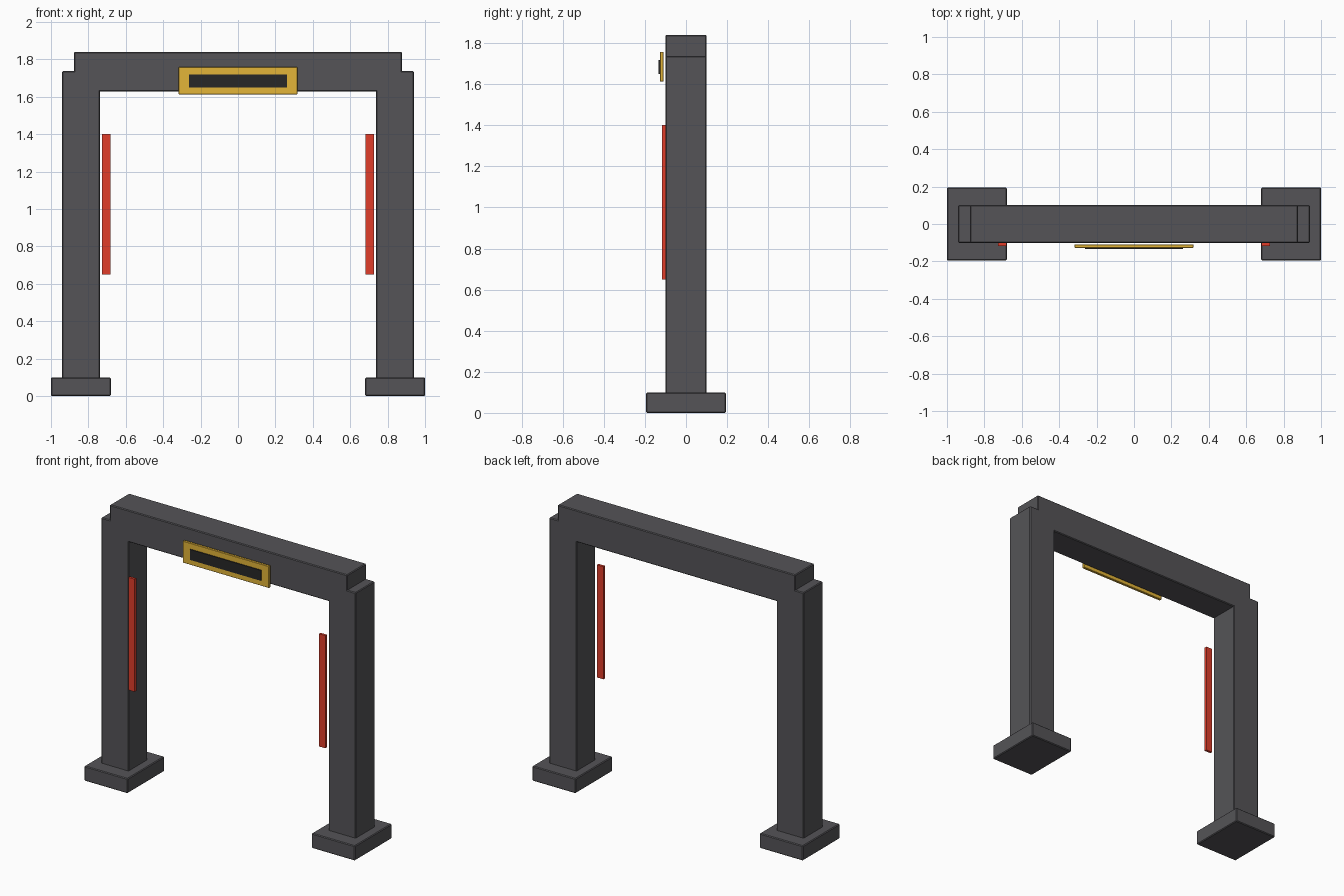
import bpy
import bmesh

cube = bpy.data.objects.get("Cube")
if cube:
    bpy.data.objects.remove(cube, do_unlink=True)


def make_material(name, color):
    mat = bpy.data.materials.new(name)
    mat.use_nodes = True
    mat.diffuse_color = (*color, 1)
    bsdf = mat.node_tree.nodes["Principled BSDF"]
    bsdf.inputs["Base Color"].default_value = (*color, 1)
    bsdf.inputs["Roughness"].default_value = 0.8
    return mat


stone = make_material("dark_stone", (0.09, 0.088, 0.096))
red = make_material("red_banner", (0.75, 0.047, 0.023))
gold = make_material("gold_frame", (0.77, 0.46, 0.04))
black = make_material("black_panel", (0.02, 0.02, 0.02))


def box(name, xs, ys, zs, mat, bevel=0.0):
    """Box between the given x, y and z limits, with a small chamfer."""
    bm = bmesh.new()
    bmesh.ops.create_cube(bm, size=1)
    for v in bm.verts:
        for axis, (low, high) in enumerate((xs, ys, zs)):
            v.co[axis] = low if v.co[axis] < 0 else high
    mesh = bpy.data.meshes.new(name)
    bm.to_mesh(mesh)
    bm.free()
    mesh.materials.append(mat)
    obj = bpy.data.objects.new(name, mesh)
    bpy.context.collection.objects.link(obj)
    if bevel:
        mod = obj.modifiers.new("chamfer", "BEVEL")
        mod.width = bevel
        mod.segments = 1
    return obj


def pair(name, inner, outer, ys, zs, mat, bevel=0.0):
    """The same box on the left (+x) and right (-x) side."""
    box("left_" + name, (inner, outer), ys, zs, mat, bevel)
    box("right_" + name, (-outer, -inner), ys, zs, mat, bevel)


# Two posts on plinths
pair("plinth", 0.68, 1.0, (-0.195, 0.195), (0, 0.099), stone, 0.005)
pair("post", 0.738, 0.94, (-0.101, 0.101), (0.09, 1.738), stone, 0.005)

# Lintel across the posts
box("lintel", (-0.877, 0.877), (-0.101, 0.101), (1.628, 1.84), stone, 0.005)

# Hanging strips inside the opening
pair("banner", 0.681, 0.728, (-0.118, -0.101), (0.65, 1.402), red)

# Framed sign on the front of the lintel
box("sign_frame", (-0.318, 0.318), (-0.127, -0.109), (1.613, 1.758), gold, 0.002)
box("sign_panel", (-0.262, 0.262), (-0.133, -0.126), (1.649, 1.719), black)
